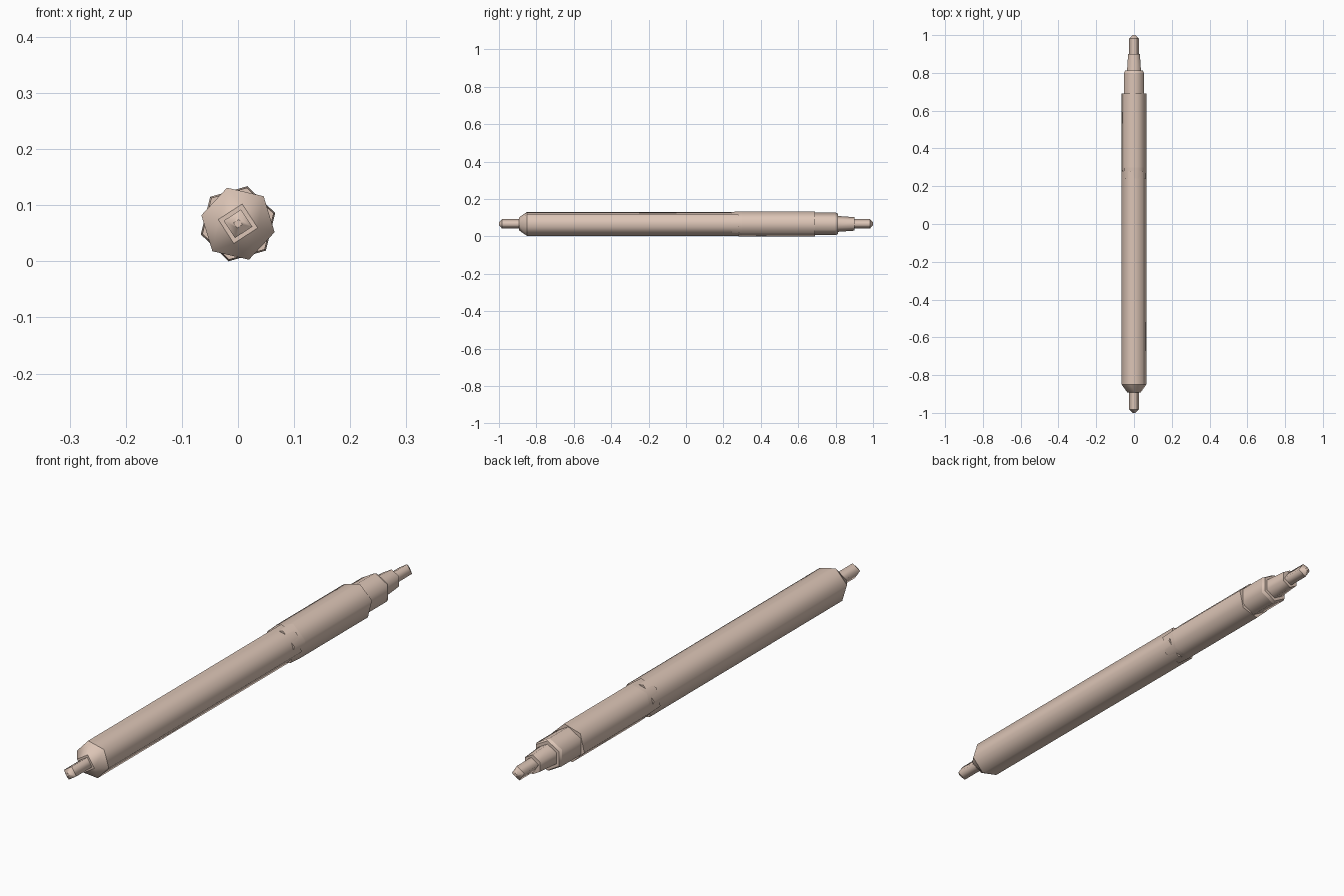
import bpy, bmesh
from math import cos, sin, radians, pi

if "Cube" in bpy.data.objects:
    bpy.data.objects.remove(bpy.data.objects["Cube"])

ZC = 0.067  # height of the pen axis


def ring(bm, y, r, n, rot):
    a0 = radians(rot)
    return [bm.verts.new((r * cos(a0 + 2 * pi * i / n), y, ZC + r * sin(a0 + 2 * pi * i / n)))
            for i in range(n)]


def finish(name, bm, smooth_sides=True):
    bmesh.ops.recalc_face_normals(bm, faces=bm.faces)
    for f in bm.faces:
        f.smooth = smooth_sides
    # ring edges stay crisp, lengthwise edges are smoothed
    for e in bm.edges:
        if abs(e.verts[0].co.y - e.verts[1].co.y) < 1e-5:
            e.smooth = False
    me = bpy.data.meshes.new(name)
    bm.to_mesh(me)
    bm.free()
    ob = bpy.data.objects.new(name, me)
    bpy.context.collection.objects.link(ob)
    mat = bpy.data.materials.get("shell") or bpy.data.materials.new("shell")
    mat.diffuse_color = (0.72, 0.56, 0.47, 1)
    mat.use_nodes = True
    mat.node_tree.nodes["Principled BSDF"].inputs["Base Color"].default_value = mat.diffuse_color
    me.materials.append(mat)
    return ob


def prism(name, profile, n, rot):
    """Few-sided turned part along y from (y, radius) pairs."""
    bm = bmesh.new()
    rings = [ring(bm, y, r, n, rot) for y, r in profile]
    for a, b in zip(rings, rings[1:]):
        for i in range(n):
            j = (i + 1) % n
            bm.faces.new((a[i], a[j], b[j], b[i]))
    bm.faces.new(rings[0])
    bm.faces.new(rings[-1])
    return finish(name, bm)


# Long six-sided barrel and the twisted six-sided grip behind it
prism("barrel", [(-0.85, 0.067), (0.28, 0.067)], 6, 47)
prism("grip", [(0.24, 0.066), (0.30, 0.069), (0.69, 0.069)], 6, 16)

# Front shoulder blending the hexagon into a square mouth
bm = bmesh.new()
ring(bm, -0.85, 0.067, 6, 47)
ring(bm, -0.892, 0.036, 4, 78)
bmesh.ops.convex_hull(bm, input=bm.verts)
finish("front_shoulder", bm)

# Stepped collar and tapered nose
prism("collar", [(0.66, 0.060), (0.80, 0.060), (0.812, 0.055)], 6, 30)
prism("nose", [(0.79, 0.044), (0.90, 0.036)], 6, 30)

# Square pins at both ends
for name, s in (("button", -1), ("writing_tip", 1)):
    prism(name, [(s * 0.86, 0.026), (s * 0.983, 0.026), (s * 1.0, 0.008)], 4, 78)
